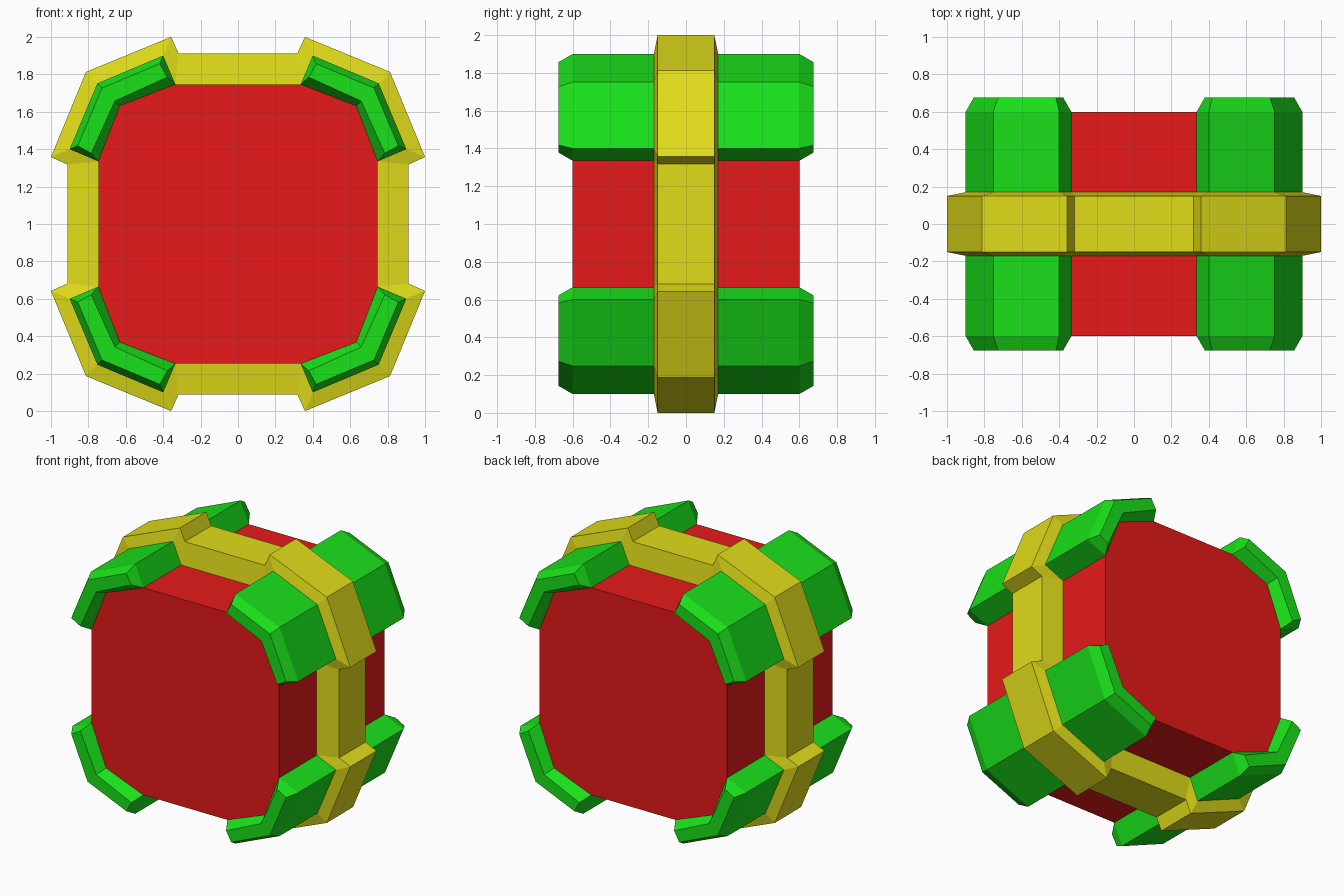
import bpy, bmesh

if "Cube" in bpy.data.objects:
    bpy.data.objects.remove(bpy.data.objects["Cube"])


def material(name, rgb):
    m = bpy.data.materials.new(name)
    m.diffuse_color = (*rgb, 1)
    m.use_nodes = True
    m.node_tree.nodes["Principled BSDF"].inputs["Base Color"].default_value = m.diffuse_color
    return m


red = material("red", (0.8, 0.01, 0.01))
green = material("green", (0.01, 0.75, 0.01))
yellow = material("yellow", (0.75, 0.72, 0.01))


def turn(pts, k):
    # quarter turns about the y axis
    for _ in range(k):
        pts = [(z, -x) for x, z in pts]
    return pts


def full_ring(pts):
    return [p for k in range(4) for p in turn(pts, k)]


def loft(name, sections, mat):
    # closed solid through matching (y, outline) sections, centred on z = 1
    bm = bmesh.new()
    rings = [[bm.verts.new((x, y, 1 + z)) for x, z in pts] for y, pts in sections]
    n = len(rings[0])
    for a, b in zip(rings, rings[1:]):
        for i in range(n):
            j = (i + 1) % n
            bm.faces.new((a[i], a[j], b[j], b[i]))
    bm.faces.new(rings[0])
    bm.faces.new(rings[-1])
    bmesh.ops.recalc_face_normals(bm, faces=bm.faces)
    me = bpy.data.meshes.new(name)
    bm.to_mesh(me)
    bm.free()
    me.materials.append(mat)
    ob = bpy.data.objects.new(name, me)
    bpy.context.collection.objects.link(ob)


# Twelve-sided core
core = full_ring([(0.335, 0.747), (0.632, 0.632), (0.747, 0.335)])
loft("core", [(-0.6, core), (0.6, core)], red)

# Four corner guards with chamfered ends
guard = [(0.40, 0.90), (0.752, 0.752), (0.90, 0.40),
         (0.747, 0.335), (0.632, 0.632), (0.335, 0.747)]
guard_end = [(0.418, 0.857), (0.727, 0.727), (0.857, 0.418),
             (0.785, 0.378), (0.658, 0.658), (0.378, 0.785)]
for k in range(4):
    body, end = turn(guard, k), turn(guard_end, k)
    loft(f"corner_guard_{k + 1}",
         [(-0.675, end), (-0.6, body), (0.6, body), (0.675, end)], green)

# Raised band around the middle, with slightly tapered sides
base = full_ring([(0.335, 0.747), (0.40, 0.90), (0.752, 0.752),
                  (0.90, 0.40), (0.747, 0.335)])
rim = full_ring([(0.318, 0.912), (0.358, 1.0), (0.813, 0.813),
                 (1.0, 0.358), (0.912, 0.318)])
loft("middle_band", [(-0.17, base), (-0.15, rim), (0.15, rim), (0.17, base)], yellow)
